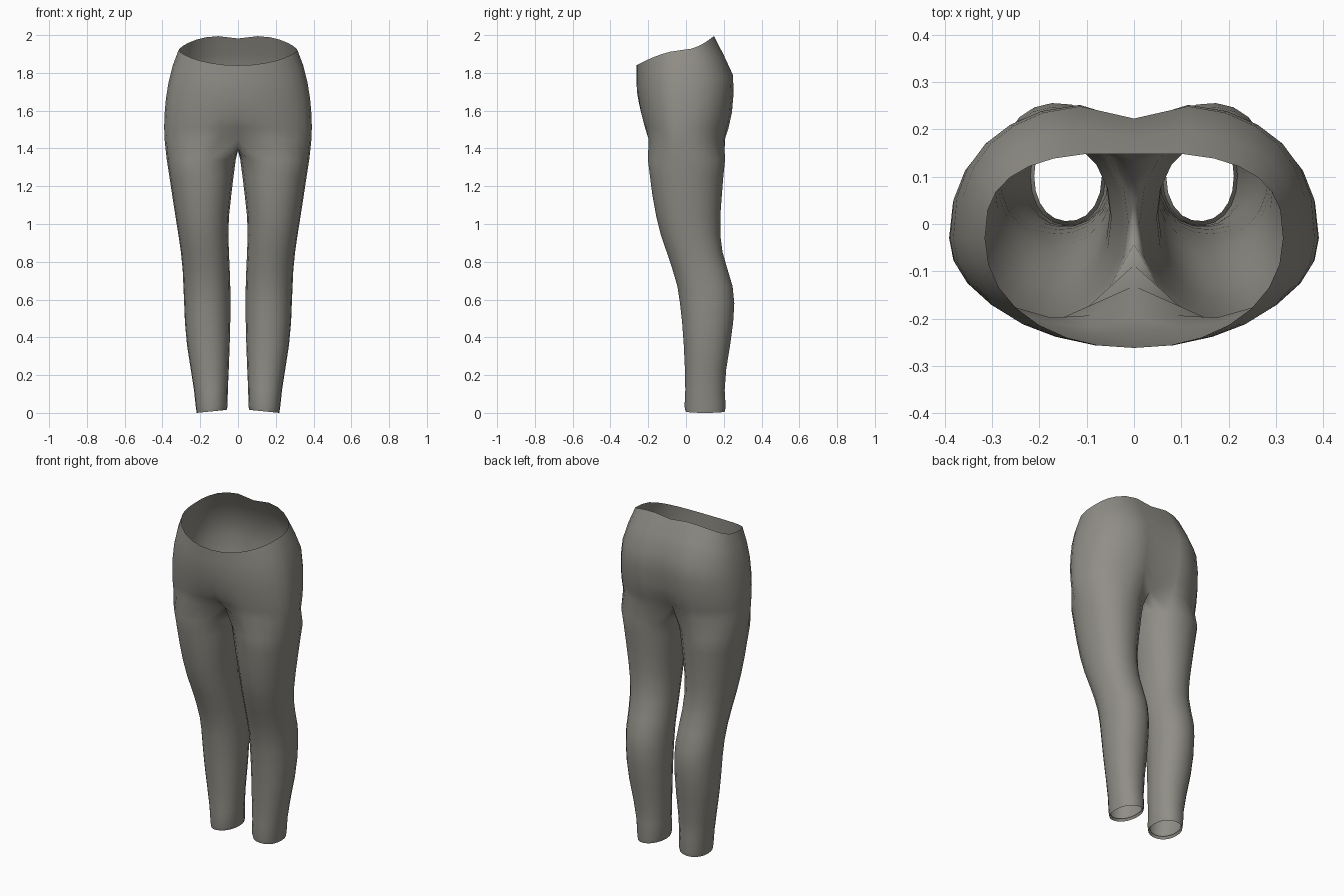
import bpy, bmesh, math

if "Cube" in bpy.data.objects:
    bpy.data.objects.remove(bpy.data.objects["Cube"])

OUT, INN = 14, 6          # segments round the outer arc and the inner thigh

fabric = bpy.data.materials.new("warm grey fabric")
fabric.diffuse_color = (0.28, 0.27, 0.24, 1)
fabric.use_nodes = True
fabric.node_tree.nodes["Principled BSDF"].inputs["Base Color"].default_value = fabric.diffuse_color

# hip rings: z front, z side, z back, half width, y front, y back,
#            front groove, back groove, back squareness
HIPS = [
    (1.84, 1.92, 2.00, 0.315, -0.262, 0.152, 0.0, 0.004, 0.74),
    (1.77, 1.84, 1.90, 0.345, -0.262, 0.205, 0.0, 0.02, 0.76),
    (1.70, 1.75, 1.79, 0.368, -0.260, 0.258, 0.0, 0.035, 0.78),
    (1.63, 1.66, 1.69, 0.382, -0.250, 0.262, 0.003, 0.045, 0.80),
    (1.57, 1.58, 1.59, 0.389, -0.240, 0.254, 0.010, 0.05, 0.82),
    (1.51, 1.51, 1.51, 0.391, -0.228, 0.238, 0.030, 0.06, 0.84),
    (1.45, 1.44, 1.45, 0.388, -0.216, 0.224, 0.085, 0.09, 0.86),
]
# leg rings: z, x inner, x outer, y front, y back
LEGS = [
    (1.34, 0.012, 0.377, -0.202, 0.207),
    (1.25, 0.024, 0.363, -0.191, 0.198),
    (1.15, 0.036, 0.348, -0.178, 0.190),
    (1.04, 0.048, 0.331, -0.158, 0.182),
    (0.94, 0.051, 0.315, -0.133, 0.182),
    (0.85, 0.048, 0.302, -0.102, 0.194),
    (0.76, 0.044, 0.293, -0.072, 0.220),
    (0.67, 0.041, 0.289, -0.046, 0.247),
    (0.58, 0.040, 0.285, -0.032, 0.256),
    (0.48, 0.041, 0.281, -0.021, 0.250),
    (0.36, 0.044, 0.270, -0.012, 0.234),
    (0.23, 0.049, 0.250, -0.006, 0.213),
    (0.12, 0.054, 0.233, -0.004, 0.205),
    (0.035, 0.055, 0.224, -0.008, 0.210),
    (0.008, 0.060, 0.219, -0.003, 0.206),
    (0.022, 0.068, 0.211, 0.006, 0.197),   # turned-in hem
]


def power(v, e):
    return math.copysign(abs(v) ** e, v)


def hip_ring(zf, zs, zb, hw, yf, yb, gf, gb, eb):
    """Half ring from front centre round the outside to back centre."""
    pts = []
    cy = -0.03
    for k in range(OUT + 1):
        a = math.radians(-90 + 180 * k / OUT)
        c, s = max(math.cos(a), 0.0), math.sin(a)
        if k in (0, OUT):
            c = 0.0
        front = s < 0
        e = 0.95 if front else eb
        x = hw * c ** e
        groove = math.exp(-(x / 0.075) ** 2)
        if front:
            y = cy - (cy - yf) * abs(s) ** e + gf * groove
            z = zs + (zf - zs) * abs(s) ** 1.5
        else:
            y = cy + (yb - cy) * s ** e - gb * groove
            z = zs + (zb - zs) * s ** 1.5
            if zb == 2.0:
                z -= 0.018 * groove      # dip at the back of the waist
        pts.append((x, y, z))
    return pts


def leg_ring(z, xi, xo, yf, yb):
    cx, cy, rx, ry = (xi + xo) / 2, (yf + yb) / 2, (xo - xi) / 2, (yb - yf) / 2
    angles = [-120 + 240 * k / OUT for k in range(OUT + 1)]
    angles += [120 + 120 * j / INN for j in range(1, INN)]
    pts = []
    for d in angles:
        a = math.radians(d)
        pts.append((cx + rx * power(math.cos(a), 0.93),
                    cy + ry * power(math.sin(a), 0.93), z))
    return pts


bm = bmesh.new()


def bridge(a, b, closed):
    n = len(a)
    for i in range(n if closed else n - 1):
        j = (i + 1) % n
        bm.faces.new((a[i], b[i], b[j], a[j]))


# waist down to the crotch
rows = [[bm.verts.new(p) for p in hip_ring(*r)] for r in HIPS]
for a, b in zip(rows, rows[1:]):
    bridge(a, b, False)

# crotch seam arch on the centre plane, back to front
back, front = rows[-1][-1].co, rows[-1][0].co
seam = []
for j in range(1, INN):
    t = j / INN
    p = back.lerp(front, t)
    seam.append(bm.verts.new((0, p.y, p.z - 0.06 * math.sin(math.pi * t) ** 0.8)))

# leg from the crotch down to the turned hem
prev = rows[-1] + seam
for r in LEGS:
    ring = [bm.verts.new(p) for p in leg_ring(*r)]
    if r[0] < 0.03:
        for v in ring:                   # hem dips slightly to the outside
            v.co.z += 0.008 * (0.14 - v.co.x) / 0.08
    bridge(prev, ring, True)
    prev = ring

bmesh.ops.recalc_face_normals(bm, faces=bm.faces)
bm.normal_update()
outer = max(bm.faces, key=lambda f: f.calc_center_median().x)
if outer.normal.x < 0:
    bmesh.ops.reverse_faces(bm, faces=bm.faces)

mesh = bpy.data.meshes.new("leggings")
bm.to_mesh(mesh)
bm.free()
mesh.materials.append(fabric)
leggings = bpy.data.objects.new("leggings", mesh)
bpy.context.collection.objects.link(leggings)

# the other leg
mirror = leggings.modifiers.new("other_half", 'MIRROR')
mirror.use_axis[0] = True
mirror.use_mirror_merge = True
mirror.merge_threshold = 0.0005

bpy.context.view_layer.objects.active = leggings
leggings.select_set(True)
bpy.ops.object.shade_smooth_by_angle(angle=math.radians(60))
